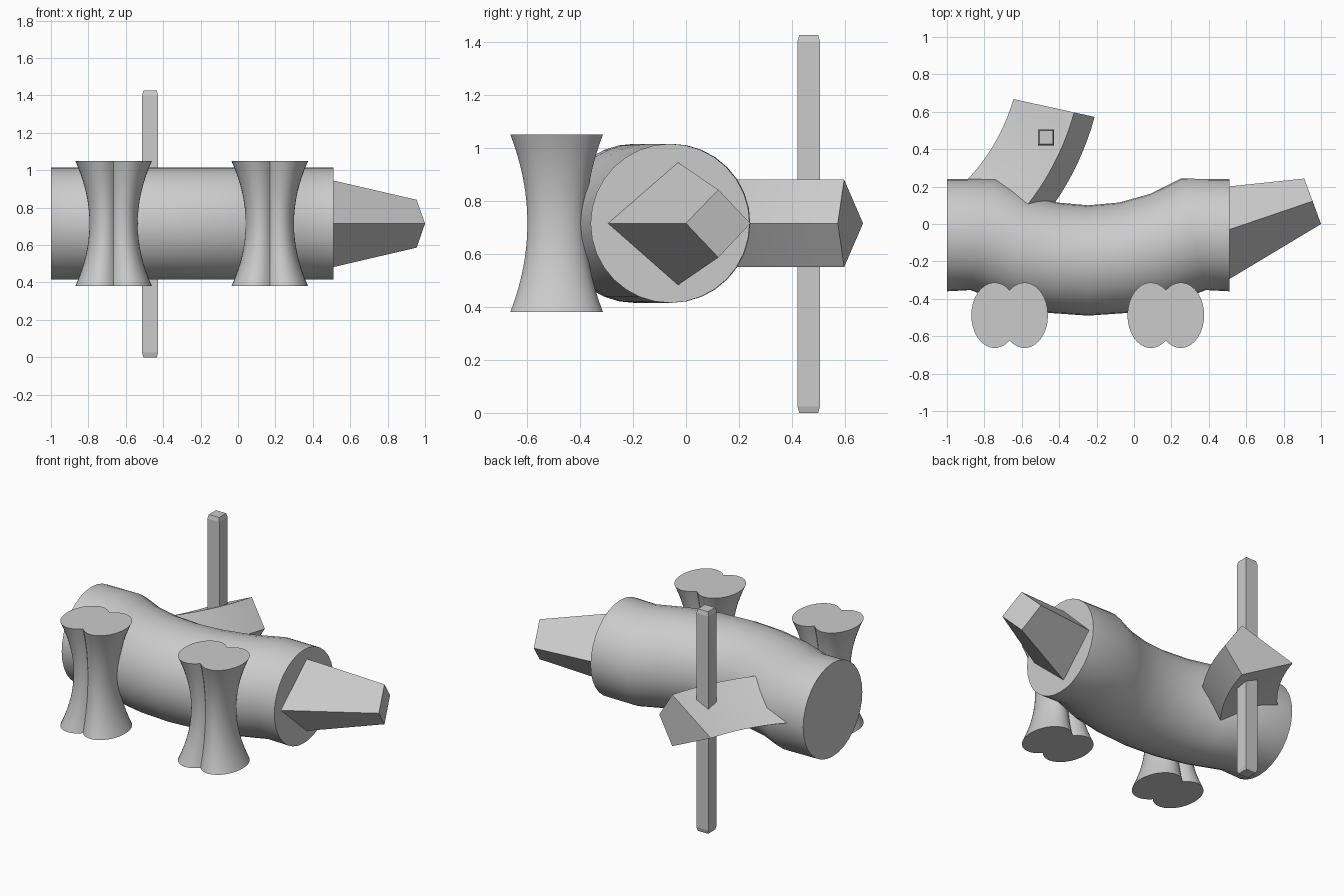
import bpy, bmesh, math

if "Cube" in bpy.data.objects:
    bpy.data.objects.remove(bpy.data.objects["Cube"])

grey = bpy.data.materials.new("plain grey")
grey.diffuse_color = (0.6, 0.6, 0.6, 1)
grey.use_nodes = True
grey.node_tree.nodes["Principled BSDF"].inputs["Base Color"].default_value = grey.diffuse_color


def loft(name, rings, smooth=35):
    """Skin a list of equal-length rings and cap both ends."""
    bm = bmesh.new()
    vs = [[bm.verts.new(p) for p in ring] for ring in rings]
    n = len(rings[0])
    for a, b in zip(vs, vs[1:]):
        for i in range(n):
            j = (i + 1) % n
            bm.faces.new((a[i], a[j], b[j], b[i]))
    bm.faces.new(vs[0])
    bm.faces.new(vs[-1])
    bmesh.ops.recalc_face_normals(bm, faces=bm.faces)
    me = bpy.data.meshes.new(name)
    bm.to_mesh(me)
    bm.free()
    me.materials.append(grey)
    ob = bpy.data.objects.new(name, me)
    bpy.context.collection.objects.link(ob)
    bpy.ops.object.select_all(action='DESELECT')
    ob.select_set(True)
    bpy.context.view_layer.objects.active = ob
    if smooth:
        bpy.ops.object.shade_smooth_by_angle(angle=math.radians(smooth))
    return ob


MID = 0.715  # height of the body axis


# Bent tube body: each ring spans an inner and an outer bend point
def tube_ring(inner, outer, n=32):
    ring = []
    for i in range(n):
        a = 2 * math.pi * i / n
        t = (1 + math.cos(a)) / 2
        ring.append((outer[0] + (inner[0] - outer[0]) * t,
                     outer[1] + (inner[1] - outer[1]) * t,
                     MID + 0.3 * math.sin(a)))
    return ring


def bend_point(dx, r):
    return (-0.245 + dx, 1.03 - math.sqrt(r * r - dx * dx))


rings = [tube_ring((-1, 0.24), (-1, -0.36))]
rings += [tube_ring(bend_point(0.165 * k, 0.93), bend_point(0.21 * k, 1.52)) for k in range(-3, 4)]
rings += [tube_ring((0.51, 0.24), (0.51, -0.36))]
loft("body", rings)


# Two-lobed spools with a narrow waist
def lobes(cx, cy, z, s, n=24):
    lim = math.acos(-0.08 / 0.125)
    pts = []
    for side in (1, -1):
        for i in range(n):
            a = -lim + 2 * lim * i / n
            pts.append((cx + side * s * (0.08 + 0.125 * math.cos(a)),
                        cy + side * s * 0.175 * math.sin(a), z))
    return pts


for name, x in (("spool_left", -0.665), ("spool_right", 0.17)):
    steps = [k / 8 for k in range(-8, 9)]
    loft(name, [lobes(x, -0.488, MID + 0.335 * t, 1 - 0.37 * (1 - t * t)) for t in steps])

# Tapered four-sided snout with a slanted end
loft("snout", [
    [(0.5, -0.30, MID), (0.5, -0.033, MID + 0.232), (0.5, 0.20, MID), (0.5, -0.033, MID - 0.235)],
    [(1.0, 0.0, MID), (0.955, 0.122, MID + 0.127), (0.91, 0.243, MID), (0.955, 0.122, MID - 0.129)],
], smooth=0)


# Curved fin: kite section swept around a slowly opening arc
def fin_point(r, deg, z):
    a = math.radians(deg)
    r += 0.0013 * (deg + 12.4)
    return (-1.7 + r * math.cos(a), 0.9 + r * math.sin(a), z)


fin = []
for k in range(13):
    d = -42 + (42 - 12.4) * k / 12
    fin.append([fin_point(1.081, d, MID), fin_point(1.413, d, MID + 0.165),
                fin_point(1.525, d, MID), fin_point(1.413, d, MID - 0.165)])
loft("fin", fin, 30)

# Square upright rod with tapered tips
loft("rod", [[(-0.47 + h * sx, 0.463 + h * sy, z) for sx, sy in ((-1, -1), (1, -1), (1, 1), (-1, 1))]
             for z, h in ((0, 0.036), (0.025, 0.0425), (1.4, 0.0425), (1.425, 0.036))], smooth=0)
